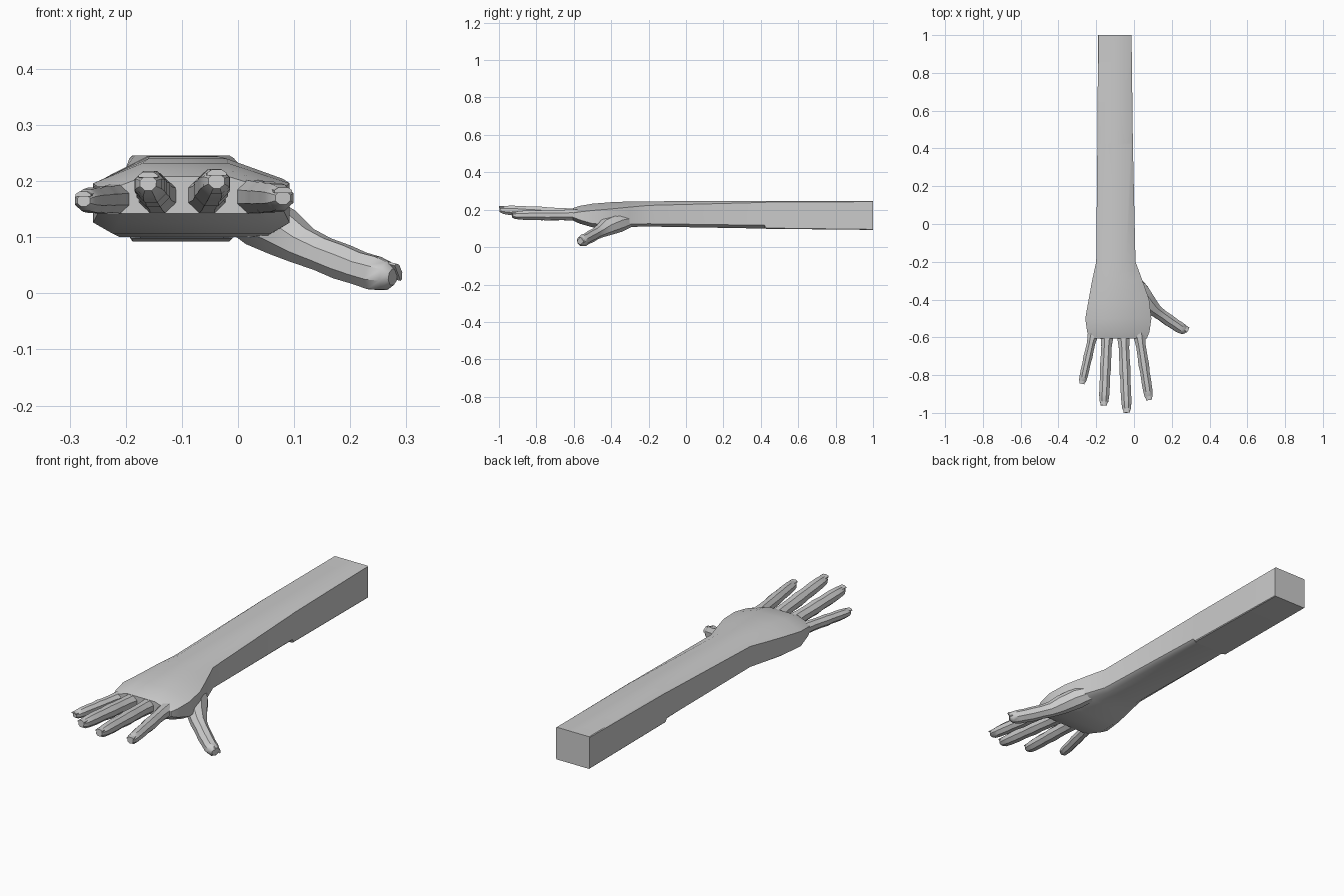
import bpy, bmesh, math
from mathutils import Vector

if "Cube" in bpy.data.objects:
    bpy.data.objects.remove(bpy.data.objects["Cube"])


def loft(name, rings, angle=38):
    bm = bmesh.new()
    loops = [[bm.verts.new(p) for p in r] for r in rings]
    n = len(loops[0])
    for a, b in zip(loops, loops[1:]):
        for i in range(n):
            bm.faces.new((a[i], a[(i + 1) % n], b[(i + 1) % n], b[i]))
    bm.faces.new(loops[0])
    bm.faces.new(loops[-1])
    bmesh.ops.recalc_face_normals(bm, faces=bm.faces)
    mesh = bpy.data.meshes.new(name)
    bm.to_mesh(mesh)
    bm.free()
    ob = bpy.data.objects.new(name, mesh)
    bpy.context.collection.objects.link(ob)
    bpy.ops.object.select_all(action='DESELECT')
    ob.select_set(True)
    bpy.context.view_layer.objects.active = ob
    bpy.ops.object.shade_smooth_by_angle(angle=math.radians(angle))
    return ob


def section(y, xl, xr, zb, zt, tx, tz, bx, bz):
    # chamfered rectangle across the arm: tx/tz cut the top corners, bx/bz the bottom
    return [(xl + bx, y, zb), (xr - bx, y, zb), (xr, y, zb + bz), (xr, y, zt - tz),
            (xr - tx, y, zt), ((xl + xr) / 2, y, zt), (xl + tx * .8, y, zt),
            (xl, y, zt - tz), (xl, y, zb + bz)]


# forearm, wrist and palm in one skin
arm = [
    (1.0, -.19, -.013, .092, .246, .003, .003, .003, .003),
    (.43, -.194, -.006, .098, .246, .010, .006, .004, .004),
    (.42, -.194, -.006, .099, .246, .012, .007, .020, .018),
    (-.20, -.20, .008, .110, .245, .050, .022, .025, .015),
    (-.30, -.222, .045, .108, .244, .080, .030, .025, .015),
    (-.40, -.240, .080, .100, .240, .100, .036, .030, .020),
    (-.50, -.258, .092, .106, .232, .110, .036, .035, .020),
    (-.57, -.248, .082, .126, .220, .100, .032, .035, .020),
    (-.605, -.236, .068, .142, .208, .085, .026, .030, .018),
]
loft("arm_and_palm", [section(*s) for s in arm])


def digit(name, path, up, nail_len=.035):
    # path: (x, y, z, half width, half height)
    pts = [Vector(p[:3]) for p in path]
    up = Vector(up)
    rings = []
    for i, p in enumerate(path):
        t = (pts[min(i + 1, len(pts) - 1)] - pts[max(i - 1, 0)]).normalized()
        side = t.cross(up).normalized()
        top = side.cross(t).normalized()
        rings.append([pts[i] + side * p[3] * math.cos(a) + top * p[4] * math.sin(a)
                      for a in [math.pi * (k + .5) / 4 for k in range(8)]])
    loft(name, rings)
    # nail: thin plate lying on top of the fingertip
    w, h = path[-2][3] * .68, path[-2][4]
    start = pts[-1] - t * nail_len
    plate = []
    for d, lift in ((0, .70), (nail_len + .004, .62)):
        c = start + t * d
        plate.append([c - side * w + top * h * (lift - .2), c + side * w + top * h * (lift - .2),
                      c + side * w + top * h * lift, c + side * w * .5 + top * h * (lift + .25),
                      c - side * w * .5 + top * h * (lift + .25), c - side * w + top * h * lift])
    loft(name + "_nail", plate, 20)


# knuckle profile along a finger: (fraction, width factor, height factor)
PROFILE = [(-.22, 1.25, .95), (0, 1.2, 1.12), (.16, .96, 1.05), (.34, .98, 1.0), (.46, 1.05, 1.06),
           (.58, .93, .94), (.72, .97, .97), (.86, .93, .88), (.95, .82, .75), (1, .50, .45)]

# fingers: base point, tip point, radius
fingers = {
    "little_finger": ((-.218, -.59, .168), (-.275, -.842, .165), .025),
    "ring_finger": ((-.143, -.59, .174), (-.160, -.957, .196), .031),
    "middle_finger": ((-.056, -.59, .174), (-.038, -.996, .200), .031),
    "index_finger": ((.028, -.59, .172), (.080, -.928, .170), .029),
}
for name, (a, b, r) in fingers.items():
    a, b = Vector(a), Vector(b)
    digit(name, [(*a.lerp(b, f), r * w, r * h) for f, w, h in PROFILE], (0, 0, 1))

# thumb with the fleshy mound at its base
digit("thumb", [
    (-.02, -.27, .150, .030, .030),
    (.035, -.36, .132, .055, .048),
    (.080, -.425, .108, .050, .044),
    (.115, -.460, .085, .036, .036),
    (.150, -.485, .070, .031, .033),
    (.185, -.510, .056, .033, .034),
    (.215, -.530, .045, .030, .032),
    (.243, -.548, .036, .033, .032),
    (.265, -.560, .031, .028, .026),
    (.276, -.567, .029, .016, .015)], (.4, .5, .6))
